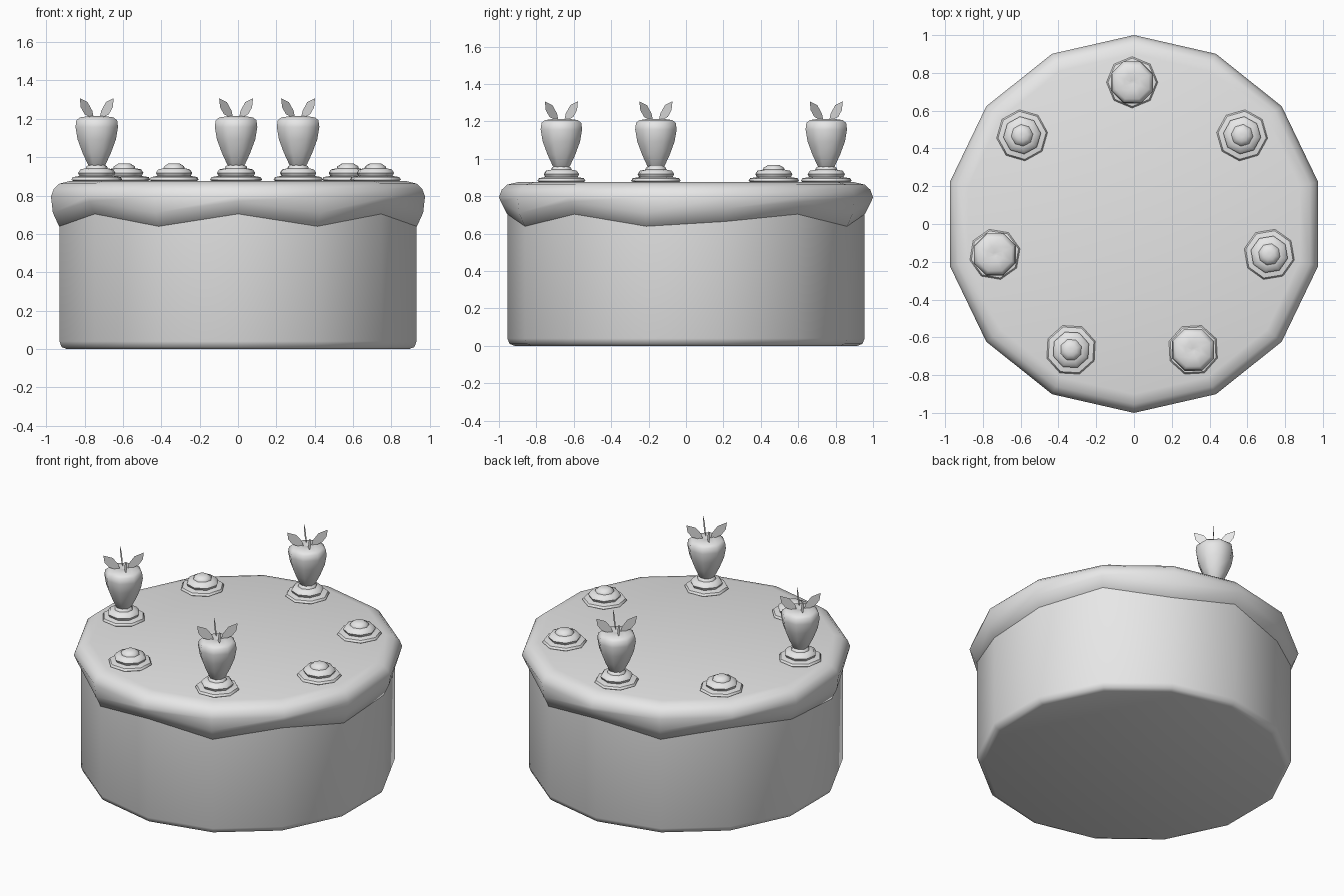
import bpy
import bmesh
from math import sin, cos, pi, radians

cube = bpy.data.objects.get("Cube")
if cube:
    bpy.data.objects.remove(cube, do_unlink=True)

grey = bpy.data.materials.new("plain_grey")
grey.use_nodes = True
grey.diffuse_color = (0.8, 0.8, 0.8, 1)
grey.node_tree.nodes["Principled BSDF"].inputs["Base Color"].default_value = (0.8, 0.8, 0.8, 1)


def finish(bm, name, location=(0, 0, 0), smooth=50, recalc=True):
    if recalc:
        bmesh.ops.recalc_face_normals(bm, faces=bm.faces)
    mesh = bpy.data.meshes.new(name)
    bm.to_mesh(mesh)
    bm.free()
    mesh.materials.append(grey)
    mesh.shade_smooth()
    mesh.set_sharp_from_angle(angle=radians(smooth))
    obj = bpy.data.objects.new(name, mesh)
    obj.location = location
    bpy.context.collection.objects.link(obj)
    return obj


def lathe(name, sides, profile, start=0.0, location=(0, 0, 0), smooth=50):
    """Turn a closed-ended (radius, height) profile; height may be a list per side."""
    bm = bmesh.new()
    rings = []
    for r, z in profile:
        ring = []
        for k in range(sides):
            a = start + 2 * pi * k / sides
            height = z[k] if isinstance(z, list) else z
            ring.append(bm.verts.new((r * cos(a), r * sin(a), height)))
        rings.append(ring)
    for low, high in zip(rings, rings[1:]):
        for k in range(sides):
            n = (k + 1) % sides
            bm.faces.new((low[k], low[n], high[n], high[k]))
    bm.faces.new(rings[0][::-1])
    bm.faces.new(rings[-1])
    return finish(bm, name, location, smooth)


# Cake body
SIDES = 14
lathe("cake_body", SIDES,
      [(0.915, 0), (0.943, 0.01), (0.955, 0.04), (0.955, 0.8)], -pi / 2)

# Icing with a wavy lower edge: 0 is a crest, 1 is a drip
half = [0, 1, 0, 1, 0.6, 0, 1, 0]
drip = half + half[-2:0:-1]
lip = [0.77 - 0.06 * d for d in drip]
under = [0.70 - 0.065 * d for d in drip]
lathe("icing", SIDES,
      [(0.945, under), (0.957, [z + 0.005 for z in under]), (0.99, lip),
       (1.0, 0.795), (0.985, 0.835), (0.955, 0.862), (0.9, 0.875)],
      -pi / 2, smooth=75)

# Cream dollops, some topped with a berry
TOP = 0.872
dollop = [(0.12, 0), (0.136, 0.01), (0.128, 0.024), (0.092, 0.03),
          (0.1, 0.046), (0.088, 0.064), (0.058, 0.07), (0.055, 0.08),
          (0.032, 0.094), (0.01, 0.096)]
berry = [(0.03, 0.07), (0.05, 0.09), (0.08, 0.15), (0.108, 0.22),
         (0.12, 0.285), (0.115, 0.32), (0.095, 0.335), (0.045, 0.342), (0.01, 0.335)]
leaf = [(0.02, 0.325), (0.09, 0.352), (0.118, 0.388), (0.125, 0.435),
        (0.068, 0.415), (0.033, 0.37)]


def leaves(name, location):
    """Four upright flat leaves along the diagonals."""
    bm = bmesh.new()
    for i in range(4):
        a = pi / 4 + i * pi / 2
        bm.faces.new([bm.verts.new((u * cos(a), u * sin(a), z)) for u, z in leaf])
    return finish(bm, name, location, recalc=False)


for i in range(7):
    a = pi / 2 - i * 2 * pi / 7
    spot = (-0.01 + 0.745 * cos(a), 0.005 + 0.745 * sin(a), TOP)
    lathe(f"cream_dollop_{i + 1}", 8, dollop, a, spot)
    if i in (0, 3, 5):
        lathe(f"berry_{i + 1}", 8, berry, pi / 8, spot, smooth=60)
        leaves(f"berry_leaves_{i + 1}", spot)
